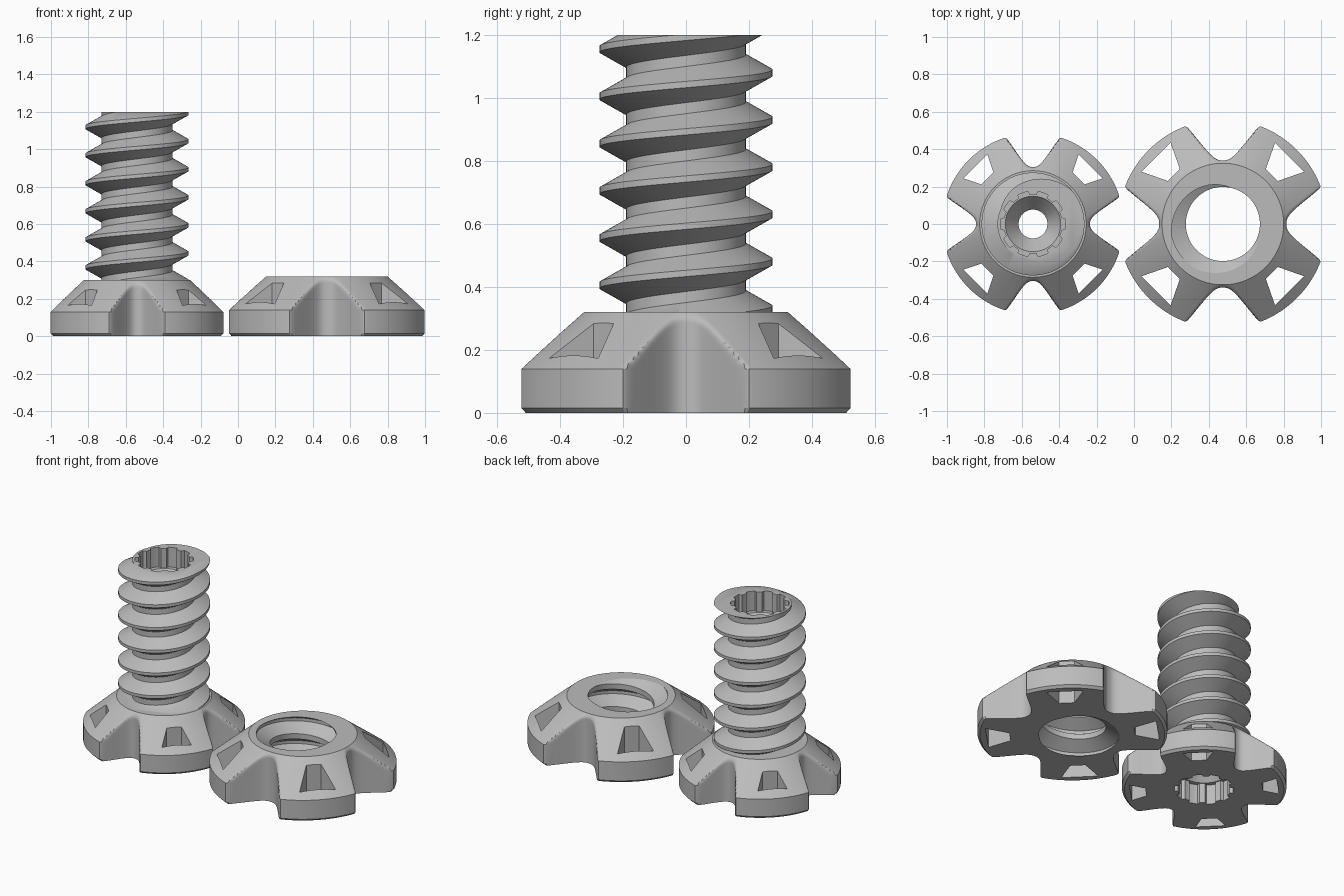
import bpy, bmesh
from math import pi, sin, cos, floor, radians
from mathutils import Matrix

TAU = 2 * pi
PITCH = 0.15

if "Cube" in bpy.data.objects:
    bpy.data.objects.remove(bpy.data.objects["Cube"])

# single grey plastic
grey = bpy.data.materials.new("grey plastic")
grey.use_nodes = True
grey.diffuse_color = (0.5, 0.5, 0.5, 1)
grey.node_tree.nodes["Principled BSDF"].inputs["Base Color"].default_value = (0.5, 0.5, 0.5, 1)


def make_object(name, bm):
    bmesh.ops.recalc_face_normals(bm, faces=bm.faces)
    mesh = bpy.data.meshes.new(name)
    bm.to_mesh(mesh)
    bm.free()
    obj = bpy.data.objects.new(name, mesh)
    bpy.context.collection.objects.link(obj)
    mesh.materials.append(grey)
    return obj


def stack(name, rings, count):
    """Closed solid from (height, radius-by-angle) rings."""
    bm = bmesh.new()
    angles = [TAU * i / count for i in range(count)]
    loops = [[bm.verts.new((r(a) * cos(a), r(a) * sin(a), z)) for a in angles] for z, r in rings]
    for low, high in zip(loops, loops[1:]):
        for i in range(count):
            j = (i + 1) % count
            bm.faces.new((low[i], low[j], high[j], high[i]))
    bm.faces.new(loops[0][::-1])
    bm.faces.new(loops[-1])
    return make_object(name, bm)


def thread(name, root, crest, phase, bottom, top, steps=72):
    """Right-handed threaded rod, cut flat at both ends."""
    bm = bmesh.new()
    profile = ((-0.075, root), (-0.0575, root), (-0.01, crest),
               (0.01, crest), (0.0575, root), (0.075, root))
    first = floor((bottom - phase) / PITCH) - 2
    last = floor((top - phase) / PITCH) + 2
    previous = None
    for i in range(first * steps, last * steps + 1):
        a = TAU * i / steps
        z = phase + PITCH * i / steps
        row = [bm.verts.new((r * cos(a), r * sin(a), z + dz)) for dz, r in profile]
        if previous:
            for k in range(len(profile) - 1):
                bm.faces.new((previous[k], row[k], row[k + 1], previous[k + 1]))
        previous = row
    bmesh.ops.remove_doubles(bm, verts=bm.verts, dist=0.0002)
    for z, normal in ((bottom, (0, 0, -1)), (top, (0, 0, 1))):
        cut = bmesh.ops.bisect_plane(bm, geom=bm.verts[:] + bm.edges[:] + bm.faces[:],
                                     plane_co=(0, 0, z), plane_no=normal, clear_outer=True)
        edges = [e for e in cut["geom_cut"] if isinstance(e, bmesh.types.BMEdge)]
        bmesh.ops.contextual_create(bm, geom=edges)
    return make_object(name, bm)


def combine(target, other, operation):
    mod = target.modifiers.new(operation.lower(), "BOOLEAN")
    mod.operation = operation
    mod.solver = "EXACT"
    mod.object = other
    bpy.ops.object.select_all(action="DESELECT")
    bpy.context.view_layer.objects.active = target
    target.select_set(True)
    bpy.ops.object.modifier_apply(modifier=mod.name)
    bpy.data.objects.remove(other)


def soft_min(a, b, k=0.022):
    h = max(k - abs(a - b), 0) / k
    return min(a, b) - h * h * k / 4


def lobed_base(name, rim, shoulder, top_radius, height, notch, notch_angle):
    """Cone-topped knob with four rounded finger notches on the axes."""
    def outline(body):
        def radius(a):
            off = abs((a + pi / 4) % (pi / 2) - pi / 4) / notch_angle
            return soft_min(body, notch + (rim - notch) * off ** 2.5)
        return radius
    rings = [(0, outline(rim - 0.015)), (0.015, outline(rim))]
    for i in range(25):
        t = i / 24
        rings.append((shoulder + (height - shoulder) * t, outline(rim + (top_radius - rim) * t)))
    return stack(name, rings, 360)


def cut_windows(target, inner, inner_half, outer, outer_half):
    """One tapered slot through every lobe."""
    for k in range(4):
        bm = bmesh.new()
        corners = ((inner, -inner_half), (outer, -outer_half), (outer, outer_half), (inner, inner_half))
        face = bm.faces.new([bm.verts.new((x, y, -0.1)) for x, y in corners])
        side = bmesh.ops.extrude_face_region(bm, geom=[face])
        bmesh.ops.translate(bm, vec=(0, 0, 0.6),
                            verts=[v for v in side["geom"] if isinstance(v, bmesh.types.BMVert)])
        bm.transform(Matrix.Rotation(pi / 4 + k * pi / 2, 4, "Z"))
        combine(target, make_object("window_cutter", bm), "DIFFERENCE")


def finish(obj, x):
    obj.location.x = x
    bpy.ops.object.select_all(action="DESELECT")
    bpy.context.view_layer.objects.active = obj
    obj.select_set(True)
    bpy.ops.object.shade_smooth_by_angle(angle=radians(30))


def circle(r):
    return lambda a: r


def socket(a):
    # ten shallow lobes parted by narrow ribs
    return 0.155 if abs((a * 10 / TAU) % 1 - 0.5) < 0.18 else 0.175


# bolt: knob, threaded shaft, drive sockets and centre hole
bolt = lobed_base("bolt", 0.485, 0.13, 0.285, 0.30, 0.305, radians(17.2))
cut_windows(bolt, 0.345, 0.045, 0.435, 0.09)
combine(bolt, thread("shaft", 0.19, 0.275, 1.043, 0.2, 1.2), "UNION")
bore = stack("bore_cutter", [
    (-0.05, socket), (0.13, socket), (0.13, circle(0.148)), (0.22, circle(0.077)),
    (0.98, circle(0.077)), (1.07, circle(0.148)), (1.07, socket), (1.25, socket)], 120)
combine(bolt, bore, "DIFFERENCE")
finish(bolt, -0.54)

# nut: wider knob with an internal thread
nut = lobed_base("nut", 0.56, 0.14, 0.325, 0.32, 0.34, radians(20.4))
cut_windows(nut, 0.37, 0.045, 0.505, 0.11)
combine(nut, thread("nut_thread_cutter", 0.198, 0.28, 0.23, -0.1, 0.45), "DIFFERENCE")
finish(nut, 0.475)
